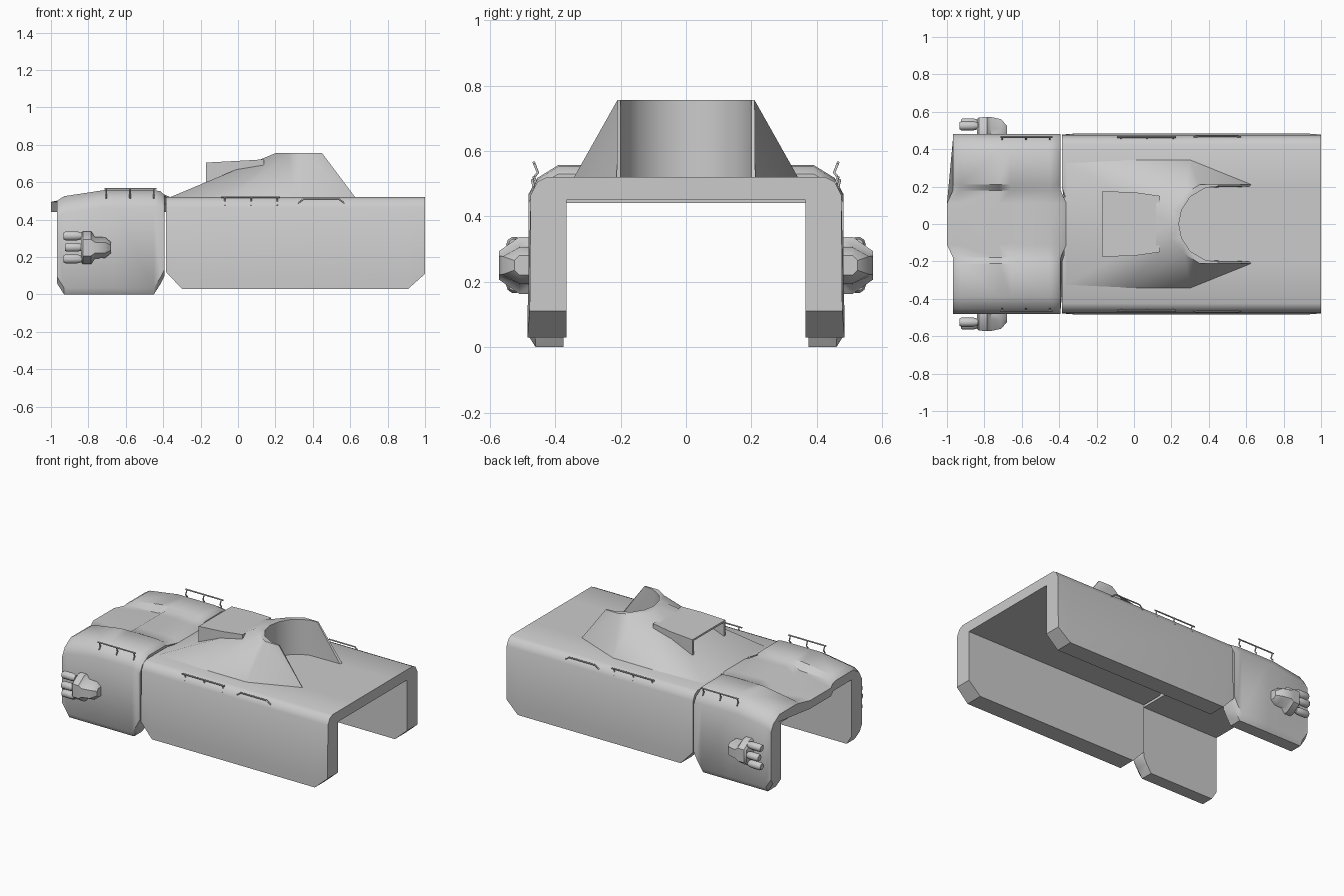
import bpy, bmesh, math
from mathutils import Matrix

cube = bpy.data.objects.get("Cube")
if cube:
    bpy.data.objects.remove(cube, do_unlink=True)

grey = bpy.data.materials.new("plain grey")
grey.use_nodes = True
grey.diffuse_color = (0.6, 0.6, 0.6, 1)
grey.node_tree.nodes["Principled BSDF"].inputs["Base Color"].default_value = (0.6, 0.6, 0.6, 1)


def loft(name, rings, cyclic=False, caps=(True, True), angle=40):
    """Skin a row of rings, mirror it across y = 0 and shade it."""
    bm = bmesh.new()
    rows = [[bm.verts.new(p) for p in ring] for ring in rings]
    n = len(rows[0])
    for a, b in zip(rows, rows[1:]):
        for i in range(n if cyclic else n - 1):
            j = (i + 1) % n
            bm.faces.new((a[i], a[j], b[j], b[i]))
    for row, cap in zip((rows[0], rows[-1]), caps):
        if cap:
            bm.faces.new(row)
    geom = bm.verts[:] + bm.edges[:] + bm.faces[:]
    bmesh.ops.mirror(bm, geom=geom, matrix=Matrix.Identity(4), merge_dist=0.0001, axis='Y')
    bmesh.ops.remove_doubles(bm, verts=bm.verts[:], dist=0.0001)
    bmesh.ops.recalc_face_normals(bm, faces=bm.faces[:])
    mesh = bpy.data.meshes.new(name)
    bm.to_mesh(mesh)
    bm.free()
    obj = bpy.data.objects.new(name, mesh)
    bpy.context.collection.objects.link(obj)
    mesh.materials.append(grey)
    bpy.ops.object.select_all(action='DESELECT')
    obj.select_set(True)
    bpy.context.view_layer.objects.active = obj
    bpy.ops.object.shade_smooth_by_angle(angle=math.radians(angle))
    return obj


def tube(name, paths, radius):
    curve = bpy.data.curves.new(name, 'CURVE')
    curve.dimensions = '3D'
    curve.bevel_depth = radius
    curve.bevel_resolution = 1
    curve.use_fill_caps = True
    for path in paths:
        spline = curve.splines.new('POLY')
        spline.points.add(len(path) - 1)
        for point, co in zip(spline.points, path):
            point.co = (*co, 1)
    curve.materials.append(grey)
    obj = bpy.data.objects.new(name, curve)
    bpy.context.collection.objects.link(obj)


# Rear hull: an arch running along x, with clipped lower corners
def hull_ring(x, low, wide, mid_shift=0):
    lip = max(0.09, low + 0.01)
    top = 0.52
    half = [(0, top), (0.11, top), (0.2, top), (0.425, top), (0.455, 0.505), (0.475, 0.465),
            (wide, lip), (wide, low), (0.365, low), (0.365, 0.45), (0.2, 0.45), (0.11, 0.45), (0, 0.45)]
    return [(x + (mid_shift if y < 0.15 else 0), y, z) for y, z in half]


loft("rear_hull", [hull_ring(-0.385, 0.12, 0.478, 0.03), hull_ring(-0.3, 0.03, 0.485),
                   hull_ring(0.91, 0.03, 0.485), hull_ring(1.0, 0.11, 0.478)])


# Cab: a taller arch with a sunken middle roof
def cab_ring(x, low, shoulder, centre, mid_shift=0):
    half = [(0, centre), (0.11, centre), (0.18, centre), (0.21, shoulder), (0.39, shoulder),
            (0.455, shoulder - 0.04), (0.482, shoulder - 0.09), (0.482, low + 0.035), (0.46, low),
            (0.375, low), (0.375, 0.44), (0.18, 0.44), (0.11, 0.44), (0, 0.44)]
    return [(x + (mid_shift if y < 0.15 else 0), y, z) for y, z in half]


loft("cab", [cab_ring(-0.968, 0.06, 0.5, 0.495, -0.032),
             cab_ring(-0.93, 0.0, 0.525, 0.505, -0.02),
             cab_ring(-0.72, 0.0, 0.557, 0.51),
             cab_ring(-0.66, 0.0, 0.557, 0.545),
             cab_ring(-0.45, 0.0, 0.557, 0.54),
             cab_ring(-0.415, 0.055, 0.552, 0.535, 0.02),
             cab_ring(-0.392, 0.1, 0.53, 0.52, 0.03)])


# Sloped superstructure with a curved scoop cut into its rear
BASE, CREST = 0.515, 0.755
stations = [((0.63, 0.212), (0.45, 0.21), (0.45, 0.2), (0.62, 0.2)),
            ((0.3, 0.345), (0.35, 0.21), (0.385, 0.195), (0.385, 0.195)),
            ((-0.05, 0.345), (0.27, 0.16), (0.3, 0.145), (0.3, 0.145)),
            ((-0.375, 0.33), (0.2, 0.08), (0.255, 0.075), (0.255, 0.075)),
            ((-0.375, 0), (0.2, 0), (0.24, 0), (0.24, 0))]
loft("superstructure",
     [[(x, y, z) for (x, y), z in zip(s, (BASE, CREST, CREST, BASE))] for s in stations],
     cyclic=True, caps=(True, False))


# Forward-facing hatch hood with a recessed opening
def hood_ring(x, y, low, high):
    return [(x, 0, high), (x, y, high), (x, y, low), (x, 0, low)]


loft("hatch_hood", [hood_ring(-0.06, 0.155, 0.6, 0.69), hood_ring(-0.17, 0.16, 0.6, 0.693),
                    hood_ring(-0.17, 0.175, 0.57, 0.705), hood_ring(0.0, 0.17, 0.57, 0.714),
                    hood_ring(0.14, 0.15, 0.57, 0.722)])


# Side weapon pods
def pod_ring(x, h, out):
    half = [(0.47, h), (0.51, h), (out, h * 0.5), (out, -h * 0.5), (0.51, -h), (0.47, -h)]
    return [(x, y, 0.25 + z) for y, z in half]


loft("weapon_pods", [pod_ring(-0.84, 0.075, 0.56), pod_ring(-0.83, 0.087, 0.57),
                     pod_ring(-0.785, 0.087, 0.572), pod_ring(-0.765, 0.058, 0.572),
                     pod_ring(-0.71, 0.055, 0.56), pod_ring(-0.68, 0.03, 0.525)], cyclic=True)


def barrel_ring(x, y, z, r):
    return [(x, y + r * math.cos(math.tau * k / 10), z + r * math.sin(math.tau * k / 10))
            for k in range(10)]


for label, y, z, tip in (("upper", 0.525, 0.313, -0.932), ("middle", 0.54, 0.252, -0.925),
                         ("lower", 0.525, 0.19, -0.932)):
    loft(label + "_barrels", [barrel_ring(tip, y, z, 0.019), barrel_ring(tip + 0.01, y, z, 0.025),
                              barrel_ring(-0.86, y, z, 0.025), barrel_ring(-0.835, y, z, 0.018)],
         cyclic=True)


# Handrails along both shoulders
def rail(name, side, start, end, posts, top, foot):
    paths = [[(start, side * 0.465, top), (end, side * 0.465, top)]]
    for x in posts:
        paths.append([(x, side * 0.465, top), (x, side * 0.453, top - 0.03),
                      (x, side * 0.468, foot)])
    tube(name, paths, 0.0045)


for side, word in ((1, "back"), (-1, "front")):
    rail("cab_rail_" + word, side, -0.715, -0.435, (-0.705, -0.577, -0.45), 0.564, 0.515)
    rail("hull_rail_" + word, side, -0.09, 0.225, (-0.07, 0.07, 0.21), 0.52, 0.475)
    tube("grab_handle_" + word, [[(0.32, side * 0.465, 0.488), (0.35, side * 0.47, 0.51),
                                  (0.54, side * 0.47, 0.51), (0.57, side * 0.465, 0.488)]], 0.0045)
